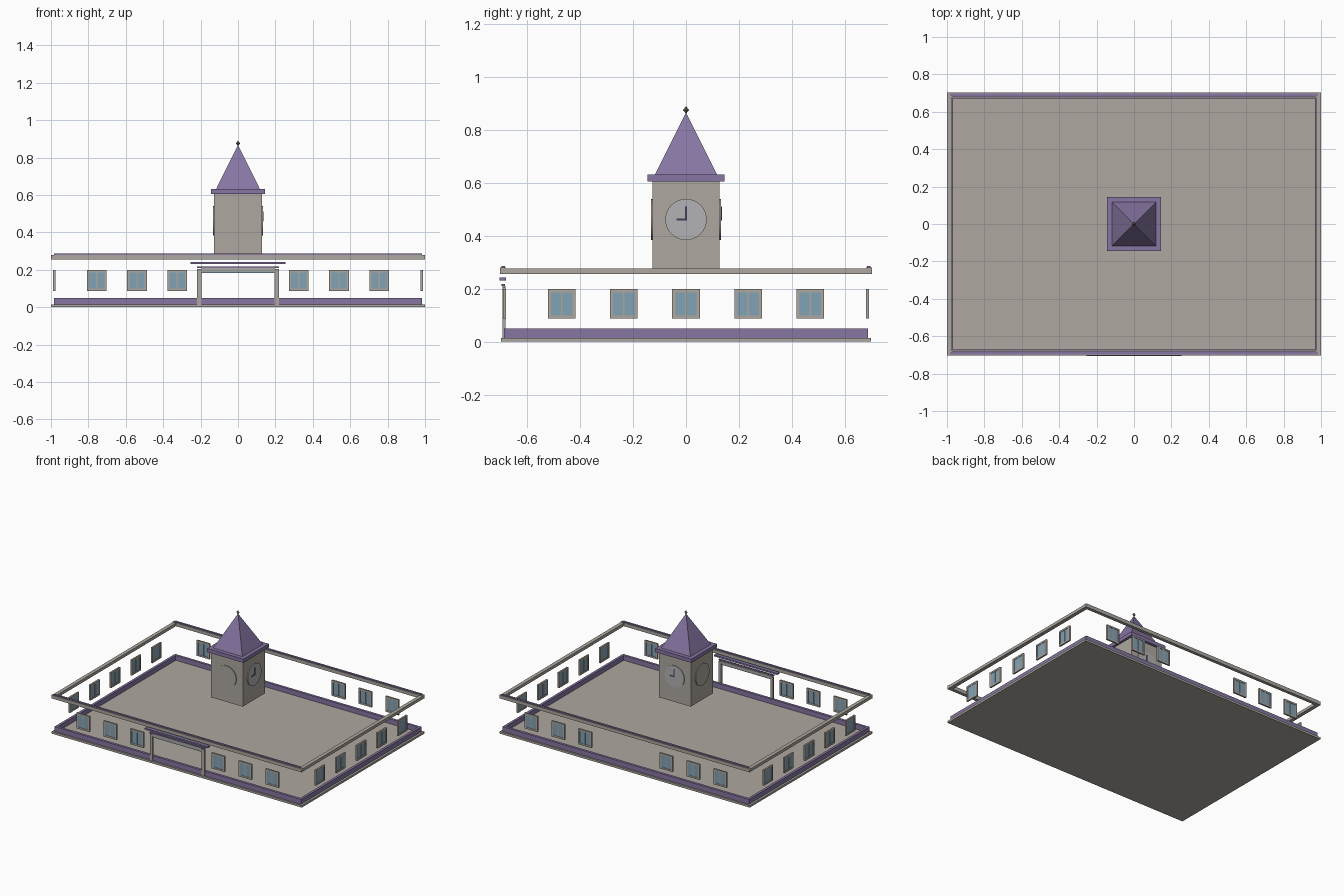
import bpy, bmesh, math
from mathutils import Matrix, Vector

if "Cube" in bpy.data.objects:
    bpy.data.objects.remove(bpy.data.objects["Cube"])


def material(name, r, g, b):
    m = bpy.data.materials.new(name)
    m.diffuse_color = (r, g, b, 1)
    m.use_nodes = True
    m.node_tree.nodes["Principled BSDF"].inputs["Base Color"].default_value = m.diffuse_color
    return m


STONE = material("stone", 0.42, 0.39, 0.35)
PURPLE = material("purple_trim", 0.24, 0.18, 0.36)
GLASS = material("blue_glass", 0.22, 0.36, 0.46)
FACE = material("clock_face", 0.45, 0.45, 0.46)
DARK = material("dark_metal", 0.05, 0.05, 0.09)
BRONZE = material("bronze", 0.22, 0.16, 0.10)


def obj_from(name, bm, mat):
    me = bpy.data.meshes.new(name)
    bm.to_mesh(me)
    bm.free()
    me.materials.append(mat)
    ob = bpy.data.objects.new(name, me)
    bpy.context.collection.objects.link(ob)
    return ob


def boxes(name, mat, *spans):
    """Each span is (x0, x1, y0, y1, z0, z1)."""
    bm = bmesh.new()
    for x0, x1, y0, y1, z0, z1 in spans:
        m = Matrix.Translation(((x0 + x1) / 2, (y0 + y1) / 2, (z0 + z1) / 2))
        m = m @ Matrix.Diagonal((x1 - x0, y1 - y0, z1 - z0, 1))
        bmesh.ops.create_cube(bm, size=1, matrix=m)
    return obj_from(name, bm, mat)


def cone(name, mat, segs, r1, r2, depth, matrix):
    bm = bmesh.new()
    bmesh.ops.create_cone(bm, cap_ends=True, segments=segs, radius1=r1,
                          radius2=r2, depth=depth, matrix=matrix)
    return obj_from(name, bm, mat)


# Floor slab and open-topped plinth band
boxes("floor_slab", STONE, (-1, 1, -0.7, 0.7, 0, 0.015))
for s, side in ((-1, "front"), (1, "back")):
    y0, y1 = sorted((s * 0.67, s * 0.688))
    boxes(side + "_plinth", PURPLE, (-0.985, 0.985, y0, y1, 0.015, 0.05))
    y0, y1 = sorted((s * 0.68, s * 0.703))
    boxes(side + "_cornice", STONE, (-1, 1, y0, y1, 0.256, 0.28))
    y0, y1 = sorted((s * 0.684, s * 0.698))
    boxes(side + "_cornice_cap", PURPLE, (-0.985, 0.985, y0, y1, 0.28, 0.286))
for s, side in ((-1, "left"), (1, "right")):
    x0, x1 = sorted((s * 0.967, s * 0.985))
    boxes(side + "_plinth", PURPLE, (x0, x1, -0.67, 0.67, 0.015, 0.05))
    x0, x1 = sorted((s * 0.973, s * 1.0))
    boxes(side + "_cornice", STONE, (x0, x1, -0.68, 0.68, 0.256, 0.277))

# Windows: one frame mesh and one pair of panes, shared by every window
W, H, F, M = 0.0525, 0.056, 0.012, 0.003
frame = boxes("window_frame", STONE,
              (-W, -W + F, -0.006, 0.006, -H, H), (W - F, W, -0.006, 0.006, -H, H),
              (-W + F, W - F, -0.006, 0.006, -H, -H + F),
              (-W + F, W - F, -0.006, 0.006, H - F, H),
              (-M, M, -0.005, 0.005, -H + F, H - F))
panes = boxes("window_panes", GLASS,
              (-W + F, -M, -0.003, 0.003, -H + F, H - F),
              (M, W - F, -0.003, 0.003, -H + F, H - F))
spots = [(s * x, y, 0) for y in (-0.686, 0.686) for s in (-1, 1)
         for x in (0.325, 0.54, 0.755)]
spots += [(x, y * 0.235, math.pi / 2) for x in (-0.983, 0.983) for y in range(-2, 3)]
for i, (x, y, turn) in enumerate(spots):
    for part in (frame, panes):
        ob = part if i == 0 else part.copy()
        if i:
            bpy.context.collection.objects.link(ob)
        ob.location = (x, y, 0.143)
        ob.rotation_euler.z = turn

# Entrance: posts, lintel, transom and canopy
boxes("entrance_posts", STONE, (-0.219, -0.196, -0.694, -0.682, 0.01, 0.205),
      (0.196, 0.219, -0.694, -0.682, 0.01, 0.205))
boxes("entrance_lintel", STONE, (-0.196, 0.196, -0.694, -0.682, 0.192, 0.21))
boxes("entrance_transom", GLASS, (-0.196, 0.196, -0.691, -0.684, 0.184, 0.192))
boxes("entrance_trim", PURPLE, (-0.219, 0.219, -0.697, -0.685, 0.21, 0.218))
boxes("entrance_canopy", PURPLE, (-0.253, 0.253, -0.705, -0.68, 0.231, 0.242))

# Clock tower, cap and pyramid roof
boxes("tower", STONE, (-0.127, 0.127, -0.127, 0.127, 0.277, 0.605))
boxes("tower_cap", PURPLE, (-0.145, 0.145, -0.145, 0.145, 0.605, 0.632))
square = Matrix.Rotation(math.pi / 4, 4, 'Z')
cone("tower_roof", PURPLE, 4, 0.117 * math.sqrt(2), 0, 0.235,
     Matrix.Translation((0, 0, 0.7495)) @ square)

# Diamond finial
bm = bmesh.new()
rim = [bm.verts.new(v) for v in ((0.012, 0, 0.876), (0, 0.012, 0.876),
                                 (-0.012, 0, 0.876), (0, -0.012, 0.876))]
top, low = bm.verts.new((0, 0, 0.89)), bm.verts.new((0, 0, 0.862))
for i in range(4):
    bm.faces.new((rim[i], rim[(i + 1) % 4], top))
    bm.faces.new((rim[(i + 1) % 4], rim[i], low))
obj_from("finial", bm, BRONZE)

# Clock dials; the hands stand out on the right and back only
for side, angle, hands in (("front", 0, False), ("right", 90, True),
                           ("back", 180, True), ("left", 270, False)):
    turn = Matrix.Rotation(math.radians(angle), 4, 'Z')
    place = turn @ Matrix.Translation((0, -0.1285, 0.462)) @ Matrix.Rotation(math.pi / 2, 4, 'X')
    dial = cone(side + "_clock_dial", FACE if hands else STONE, 32, 0.078, 0.078, 0.009, place)
    if hands:
        hand = boxes(side + "_clock_hands", DARK,
                     (-0.003, 0.003, -0.136, -0.131, 0.459, 0.512),
                     (-0.036, -0.003, -0.136, -0.131, 0.459, 0.465))
        hand.data.transform(turn)
